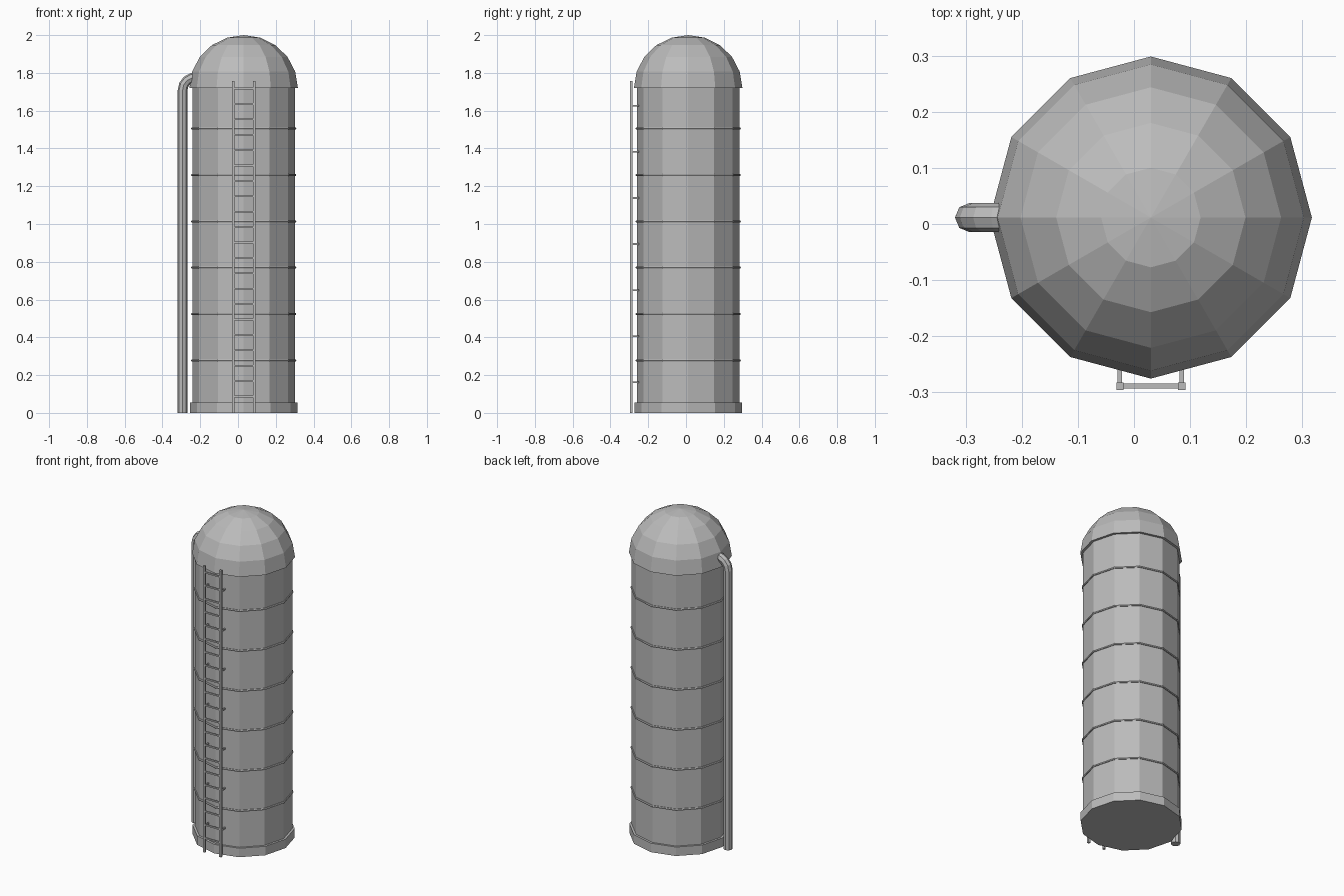
import bpy, bmesh, math
from mathutils import Vector

cube = bpy.data.objects.get("Cube")
if cube:
    bpy.data.objects.remove(cube)

CX, CY = 0.03, 0.0115      # silo axis
SIDES = 12

steel = bpy.data.materials.new("grey_steel")
steel.use_nodes = True
GREY = (0.5, 0.5, 0.5, 1)
steel.diffuse_color = GREY
steel.node_tree.nodes["Principled BSDF"].inputs["Base Color"].default_value = GREY


def finish(name, bm):
    bmesh.ops.remove_doubles(bm, verts=bm.verts, dist=1e-5)
    bmesh.ops.recalc_face_normals(bm, faces=bm.faces)
    mesh = bpy.data.meshes.new(name)
    bm.to_mesh(mesh)
    bm.free()
    mesh.materials.append(steel)
    obj = bpy.data.objects.new(name, mesh)
    bpy.context.collection.objects.link(obj)
    return obj


def lathe(name, profile, closed=False):
    """Spin (radius, z) points around the silo axis."""
    bm = bmesh.new()
    verts = [bm.verts.new((CX + r, CY, z)) for r, z in profile]
    edges = [bm.edges.new(p) for p in zip(verts, verts[1:])]
    if closed:
        edges.append(bm.edges.new((verts[-1], verts[0])))
    bmesh.ops.spin(bm, geom=verts + edges, cent=(CX, CY, 0), axis=(0, 0, 1),
                   angle=math.tau, steps=SIDES, use_merge=True)
    return finish(name, bm)


def boxes(name, items):
    """Join boxes given as (centre, size) pairs."""
    bm = bmesh.new()
    for centre, size in items:
        new = bmesh.ops.create_cube(bm, size=1)["verts"]
        bmesh.ops.scale(bm, vec=size, verts=new)
        bmesh.ops.translate(bm, vec=centre, verts=new)
    return finish(name, bm)


def tube(name, path, radius, sides=8):
    """Sweep a polygon along a path lying in the xz plane."""
    bm = bmesh.new()
    pts = [Vector(p) for p in path]
    rings = []
    for i, p in enumerate(pts):
        along = (pts[min(i + 1, len(pts) - 1)] - pts[max(i - 1, 0)]).normalized()
        side = Vector((0, 1, 0))
        out = side.cross(along)
        angles = [math.tau * k / sides for k in range(sides)]
        rings.append([bm.verts.new(p + radius * (math.cos(a) * out + math.sin(a) * side))
                      for a in angles])
    for a, b in zip(rings, rings[1:]):
        for k in range(sides):
            n = (k + 1) % sides
            bm.faces.new((a[k], a[n], b[n], b[k]))
    bm.faces.new(rings[0])
    bm.faces.new(rings[-1])
    return finish(name, bm)


# Tank wall, footing and domed roof
lathe("tank_wall", [(0.272, 0.03), (0.272, 1.75)])
lathe("footing", [(0, 0), (0.285, 0), (0.285, 0.055), (0.27, 0.055)])
ROOF_Z, ROOF_R, ROOF_H = 1.72, 0.287, 0.28
arc = [math.radians(a) for a in range(0, 91, 18)]
lathe("dome_roof", [(0.27, ROOF_Z)] +
      [(ROOF_R * math.cos(a), ROOF_Z + ROOF_H * math.sin(a)) for a in arc])

# Hoops around the wall
for i in range(6):
    z = 0.278 + i * 0.2454
    ring = [(0.273 + 0.006 * math.cos(math.tau * k / 6),
             z + 0.006 * math.sin(math.tau * k / 6)) for k in range(6)]
    lathe(f"hoop_{i + 1}", ring, closed=True)

# Ladder with wall brackets
RAILS, LADDER_Y, LADDER_TOP = (-0.025, 0.085), -0.289, 1.757
mid = sum(RAILS) / 2
boxes("ladder_rails", [((x, LADDER_Y, LADDER_TOP / 2), (0.013, 0.013, LADDER_TOP))
                       for x in RAILS])
boxes("ladder_rungs", [((mid, LADDER_Y, 0.087 + i * 0.0815), (0.11, 0.009, 0.009))
                       for i in range(21)])
boxes("ladder_brackets", [((x, -0.269, 0.162 + i * 0.244), (0.008, 0.04, 0.009))
                          for x in RAILS for i in range(7)])

# Filler pipe bending into the roof
bend = [math.radians(a) for a in (0, 25, 50, 75)]
PIPE_X, BEND_R = -0.293, 0.065
tube("filler_pipe", [(PIPE_X, CY, 0)] +
     [(PIPE_X + BEND_R * (1 - math.cos(a)), CY, 1.71 + BEND_R * math.sin(a)) for a in bend] +
     [(-0.225, CY, 1.778)], 0.026)
